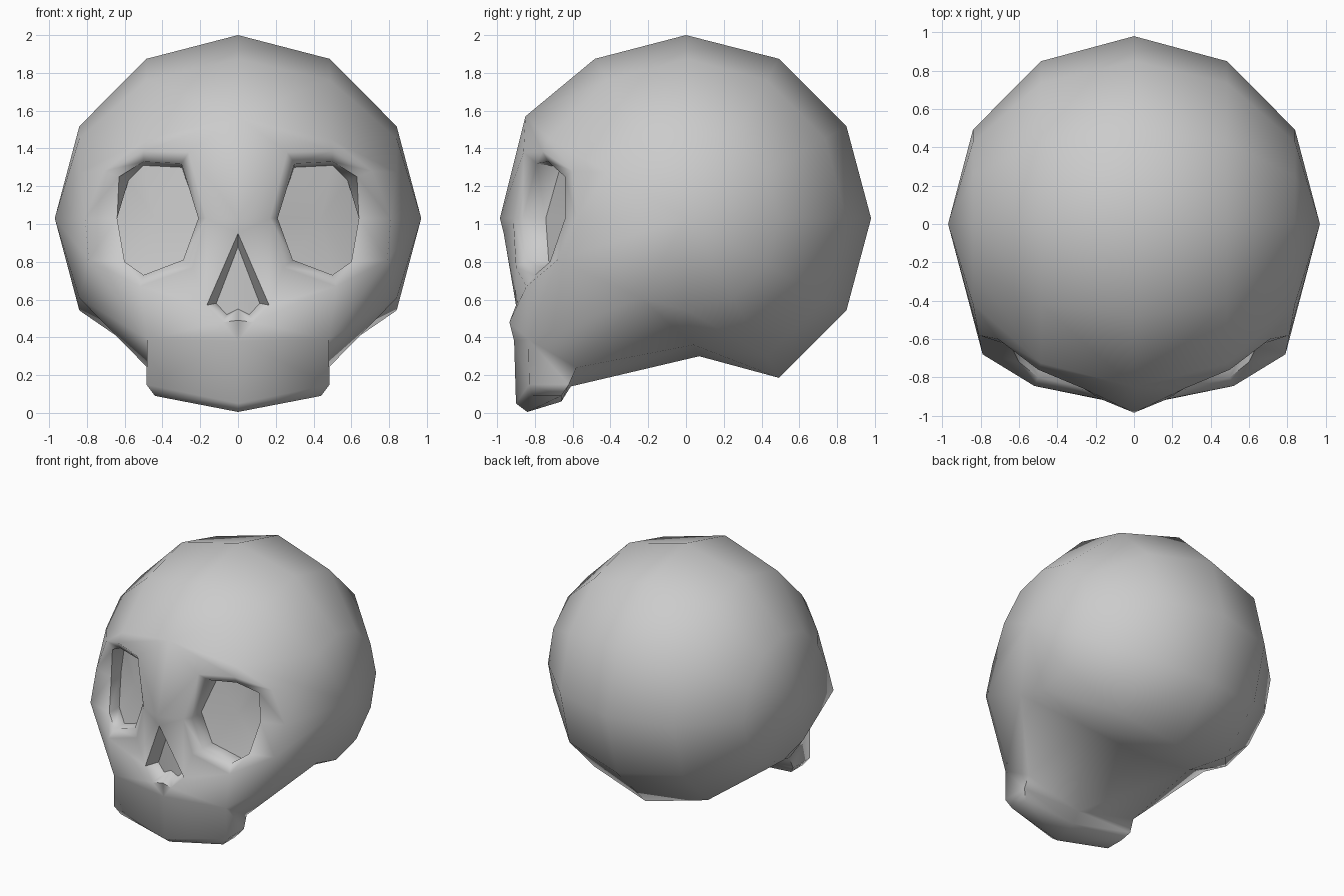
import bpy, bmesh
from math import sin, cos, pi
from mathutils import Vector

if "Cube" in bpy.data.objects:
    bpy.data.objects.remove(bpy.data.objects["Cube"])

bm = bmesh.new()
R = 0.975


def pts(*coords):
    return [bm.verts.new(c) for c in coords]


def face(*vs):
    u = list(dict.fromkeys(vs))
    if len(u) > 2:
        bm.faces.new(u)


def bridge(a, b, closed=True):
    n = len(a)
    for i in range(n if closed else n - 1):
        j = (i + 1) % n
        face(a[i], a[j], b[j], b[i])


# Half cranium: 12-sided sphere with its pole at the ear.
# S[i, k]: ring i from the centre line outward, k = 0 front, 3 crown, 6 back, 9 base
S = {}
ear = bm.verts.new((.97, 0, 1.03))
for i in range(3):
    for k in range(12):
        if (i, k) in ((1, 0), (0, 10), (1, 10), (0, 11)):
            continue            # eye centre and jaw are modelled below
        r, p = R * cos(i * pi / 6), k * pi / 6
        S[i, k] = bm.verts.new((.97 * sin(i * pi / 6), .005 - r * cos(p), 1.03 + r * sin(p)))

# Reshaped brow, cheekbone and skull base
for key, co in {(0, 0): (0, -.985, 1.03), (0, 1): (0, -.85, 1.57), (0, 3): (0, 0, 2),
                (0, 9): (0, .07, .30), (1, 9): (.47, .04, .36),
                (2, 0): (.81, -.58, 1.03), (2, 11): (.79, -.68, .81),
                (1, 11): (.52, -.845, .67)}.items():
    S[key].co = co
for k in range(12):
    n = (k + 1) % 12
    face(S[2, k], S[2, n], ear)
    if 1 <= k <= 8:
        face(S[0, k], S[0, n], S[1, n], S[1, k])
        face(S[1, k], S[1, n], S[2, n], S[2, k])

# Eye: raised rim (sharing the cheekbone), opening and shallow socket
r0, r1, r5, r6, r7 = pts((.17, -.915, 1.03), (.24, -.90, .77), (.71, -.60, 1.28),
                         (.50, -.76, 1.385), (.26, -.86, 1.38))
rim = [r0, r1, S[1, 11], S[2, 11], S[2, 0], r5, r6, r7]
opening = pts((.21, -.865, 1.03), (.29, -.85, .81), (.50, -.80, .73), (.60, -.72, .80),
              (.64, -.64, 1.03), (.63, -.64, 1.25), (.50, -.73, 1.33), (.30, -.79, 1.32))
mid = Vector((.44, -.75, 1.03))
back = pts(*[mid + (v.co - mid) * 1.02 + Vector((0, .125, 0)) for v in opening])
back[5].co = (.58, -.57, 1.23)
back[6].co.z = 1.31
back[7].co.z = 1.30
bridge(rim, opening)
bridge(opening, back)
socket = bm.verts.new((.44, -.63, 1.03))
for i in range(8):
    face(back[i], back[(i + 1) % 8], socket)

# Brow faces between rim and cranium
face(S[0, 0], r0, r7, S[0, 1])
face(S[0, 1], r7, r6, S[1, 1])
face(S[1, 1], r6, r5, S[2, 1])
face(S[2, 1], r5, S[2, 0])

# Nose: half of the pointed opening, recessed
nose = pts((0, -.965, .95), (.165, -.90, .57), (.08, -.935, .48), (0, -.92, .49))
nose_in = pts((0, -.84, .88), (.115, -.81, .58), (.06, -.82, .52), (0, -.82, .55))
bridge(nose, nose_in, False)
face(*nose_in)

# Jaw block: upper, middle and lower bands from chin centre round to the back
up = pts((0, -.91, .38), (.48, -.835, .39), (.48, -.58, .24))
low = pts((0, -.90, .05), (.485, -.83, .15), (.485, -.62, .15))
base = pts((0, -.84, .005), (.44, -.81, .09), (.44, -.66, .09))
bridge(up, low, False)
bridge(low, base, False)

# Face surface joining eye rim, nose, cheek and jaw
cheek = S[1, 11]
face(nose[0], r0, S[0, 0])
face(nose[1], r1, r0, nose[0])
face(cheek, r1, nose[1])
face(cheek, nose[1], nose[2])
face(cheek, nose[2], up[1])
face(nose[2], nose[3], up[0], up[1])
face(S[2, 11], cheek, up[1])
face(S[2, 11], up[1], S[2, 10])
face(S[2, 10], up[1], up[2])
face(S[2, 10], up[2], S[1, 9], S[2, 9])

# Underside: a central keel running back from the jaw into the cranium
rear, keel = pts((0, -.66, .06), (0, -.61, .14))
face(base[0], base[1], base[2], rear)
face(rear, base[2], low[2], keel)
face(low[2], up[2], keel)
face(keel, up[2], S[1, 9], S[0, 9])

# Mirror the half and weld the centre line
geom = bm.verts[:] + bm.edges[:] + bm.faces[:]
for v in bmesh.ops.duplicate(bm, geom=geom)["geom"]:
    if isinstance(v, bmesh.types.BMVert):
        v.co.x = -v.co.x
bmesh.ops.remove_doubles(bm, verts=bm.verts[:], dist=1e-4)
bmesh.ops.recalc_face_normals(bm, faces=bm.faces[:])

mesh = bpy.data.meshes.new("skull")
bm.to_mesh(mesh)
bm.free()
skull = bpy.data.objects.new("skull", mesh)
bpy.context.collection.objects.link(skull)
bpy.context.view_layer.objects.active = skull
skull.select_set(True)
bpy.ops.object.shade_smooth_by_angle(angle=1.15)
